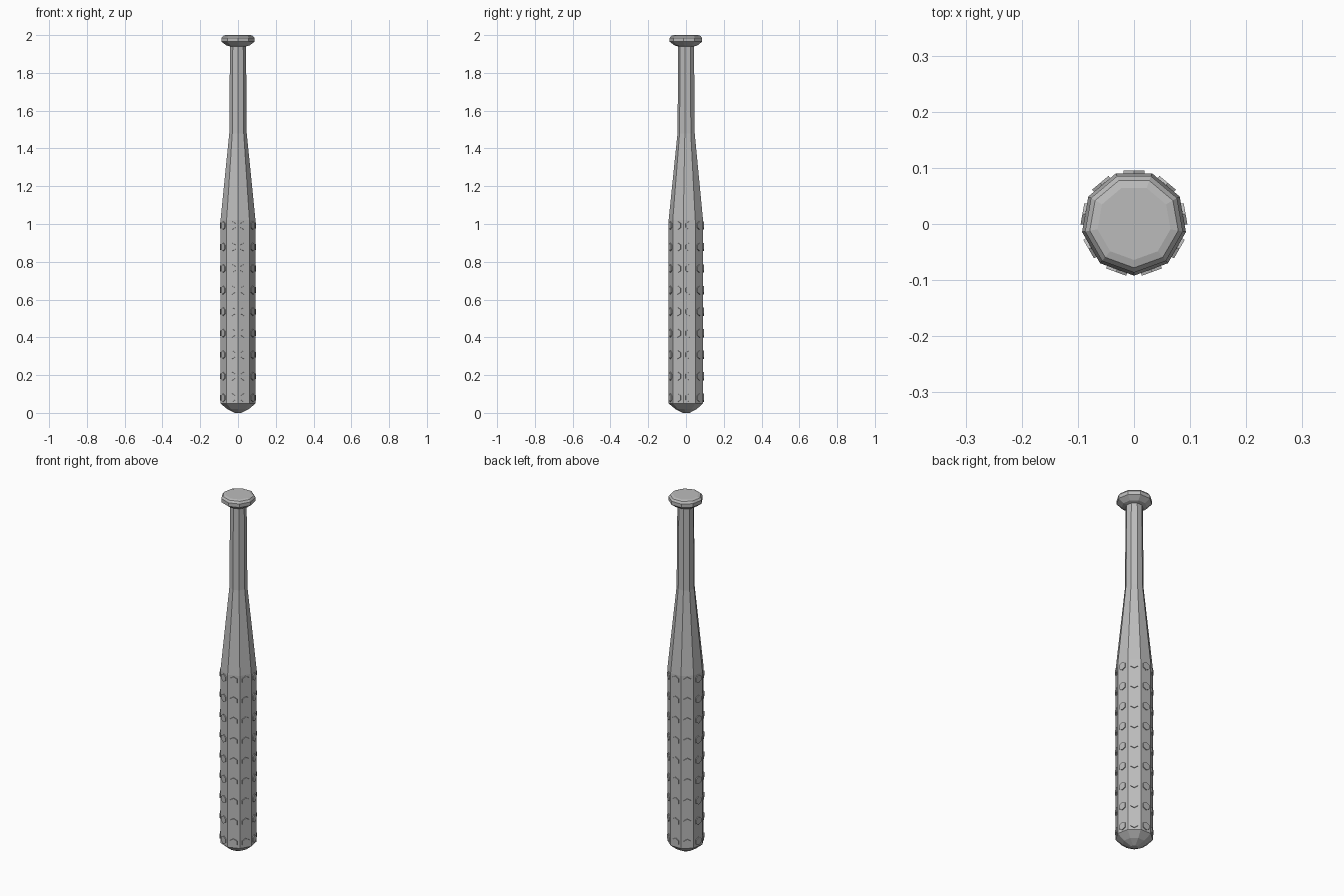
import bpy
import bmesh
from math import pi, cos, sin, radians
from mathutils import Matrix

cube = bpy.data.objects.get("Cube")
if cube:
    bpy.data.objects.remove(cube)

SIDES = 9
RADIUS = 0.094
APOTHEM = RADIUS * cos(pi / SIDES)
Y_SHIFT = 0.002

grey = bpy.data.materials.new("bat grey")
grey.use_nodes = True
colour = (0.5, 0.5, 0.5, 1)
grey.diffuse_color = colour
grey.node_tree.nodes["Principled BSDF"].inputs["Base Color"].default_value = colour


def add_object(name, bm):
    bmesh.ops.recalc_face_normals(bm, faces=bm.faces)
    mesh = bpy.data.meshes.new(name)
    bm.to_mesh(mesh)
    bm.free()
    mesh.materials.append(grey)
    obj = bpy.data.objects.new(name, mesh)
    obj.location.y = Y_SHIFT
    bpy.context.collection.objects.link(obj)


def lathe(name, profile):
    """Stack nine-sided rings, with a corner at the front, and cap both ends."""
    bm = bmesh.new()
    rings = []
    for r, z in profile:
        angles = [2 * pi * i / SIDES - pi / 2 for i in range(SIDES)]
        rings.append([bm.verts.new((r * cos(a), r * sin(a), z)) for a in angles])
    for low, high in zip(rings, rings[1:]):
        for i in range(SIDES):
            j = (i + 1) % SIDES
            bm.faces.new((low[i], low[j], high[j], high[i]))
    bm.faces.new(rings[0][::-1])
    bm.faces.new(rings[-1])
    add_object(name, bm)


# Rounded tip, barrel, taper and handle
lathe("bat_body", [(0.018, 0), (0.058, 0.02), (RADIUS, 0.05), (RADIUS, 1.02),
                   (0.047, 1.48), (0.043, 1.95)])

# Knob at the end of the handle
lathe("handle_knob", [(0.043, 1.94), (0.062, 1.945), (0.0885, 1.965),
                      (0.0885, 1.985), (0.08, 1.996), (0.066, 2)])

# Hexagonal studs, one column on each barrel face
studs = bmesh.new()
for column in range(SIDES):
    turn = Matrix.Rotation(radians(90) + 2 * pi * column / SIDES, 4, 'Z')
    for row in range(9):
        place = Matrix.Translation((APOTHEM, 0, 0.08 + row * 0.114))
        lay = Matrix.Rotation(pi / 2, 4, 'Y')
        spin = Matrix.Rotation(pi / 2, 4, 'Z')
        bmesh.ops.create_cone(studs, cap_ends=True, segments=6, radius1=0.022,
                              radius2=0.022, depth=0.01,
                              matrix=turn @ place @ lay @ spin)
# Corners of each stud point sideways
add_object("barrel_studs", studs)
